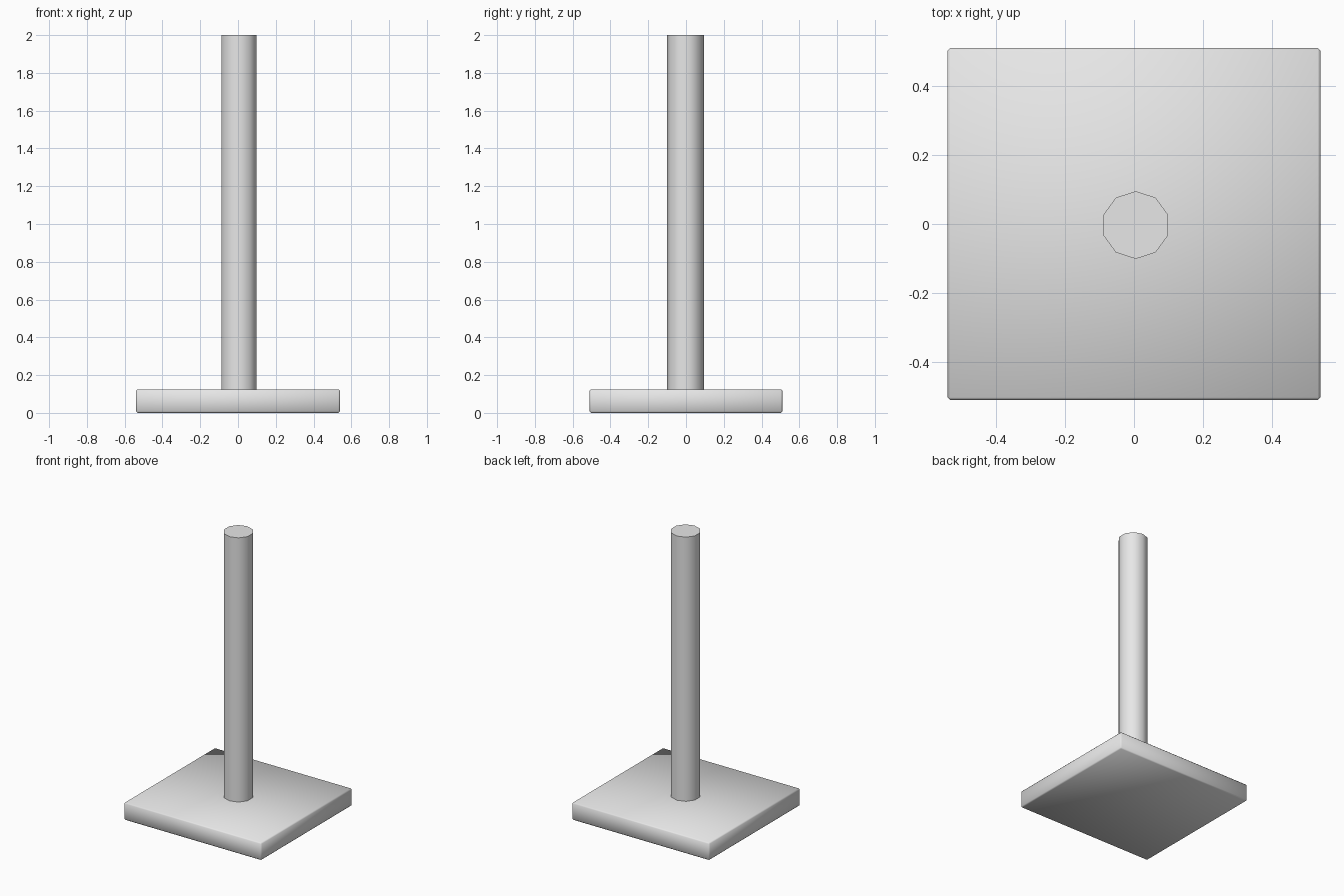
import bpy

if "Cube" in bpy.data.objects:
    bpy.data.objects.remove(bpy.data.objects["Cube"])

grey = bpy.data.materials.new("plain grey")
grey.diffuse_color = (0.8, 0.8, 0.8, 1)
grey.use_nodes = True
grey.node_tree.nodes["Principled BSDF"].inputs["Base Color"].default_value = grey.diffuse_color

# base slab with softly chamfered edges
bpy.ops.mesh.primitive_cube_add(size=1, location=(0, 0, 0.0625))
base = bpy.context.object
base.name = "base"
base.scale = (1.08, 1.02, 0.125)
bpy.ops.object.transform_apply(location=False, rotation=False, scale=True)
bevel = base.modifiers.new("edge_bevel", 'BEVEL')
bevel.width = 0.008
bevel.segments = 1
bpy.ops.object.shade_smooth()
base.data.materials.append(grey)

# ten-sided post, sunk slightly into the base
bottom, top = 0.11, 2.0
bpy.ops.mesh.primitive_cylinder_add(vertices=10, radius=0.098, depth=top - bottom,
                                    location=(0.005, -0.003, (top + bottom) / 2))
post = bpy.context.object
post.name = "post"
bpy.ops.object.shade_smooth_by_angle(angle=0.8)
post.data.materials.append(grey)
